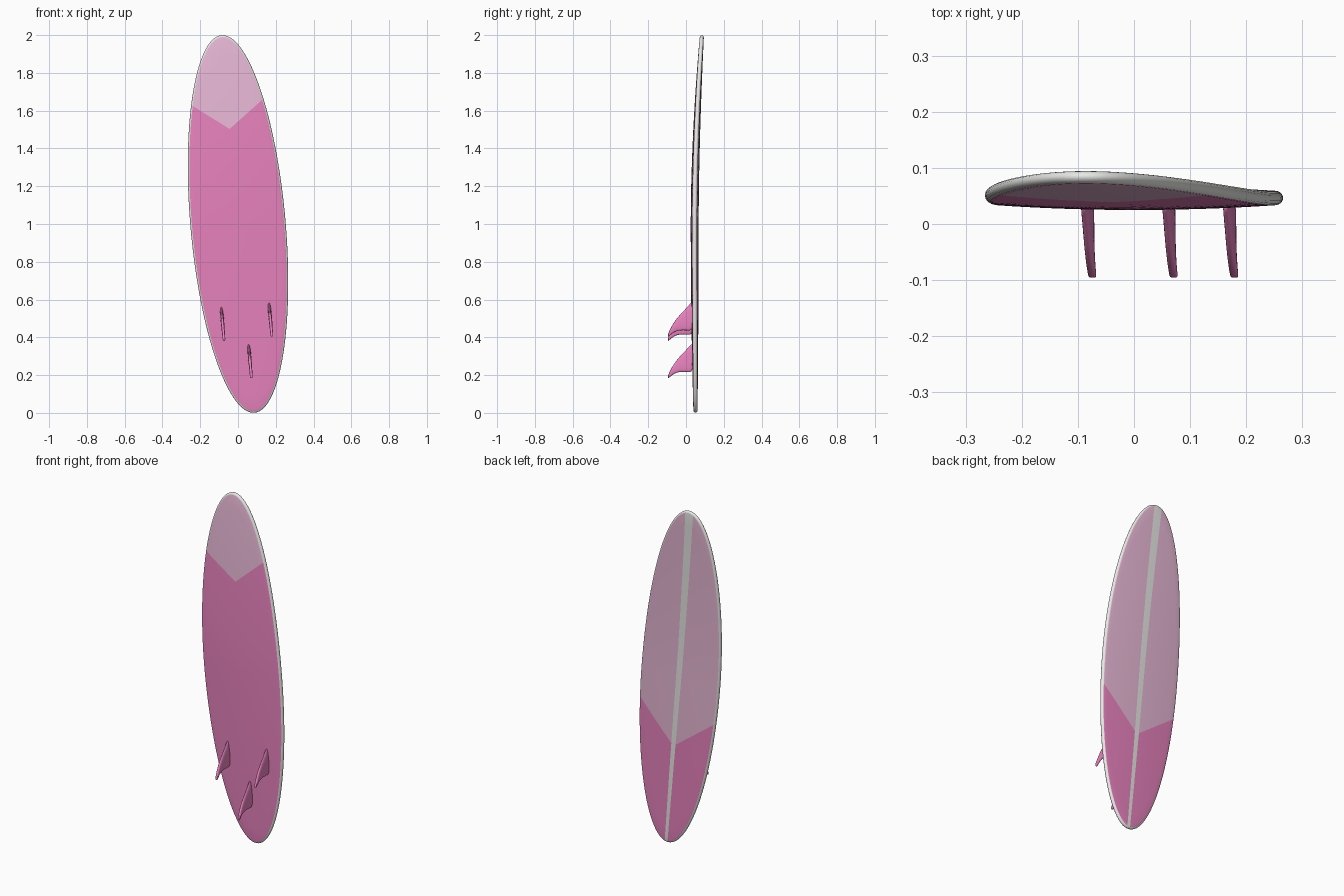
import bpy, bmesh, math
from mathutils import Vector

if "Cube" in bpy.data.objects:
    bpy.data.objects.remove(bpy.data.objects["Cube"])

TILT = math.radians(-5)
HALF_W, HALF_L = 0.252, 1.003
SEGS, RINGS, RAIL = 128, 14, 8


def material(name, rgb):
    m = bpy.data.materials.new(name)
    m.diffuse_color = (*rgb, 1)
    m.use_nodes = True
    m.node_tree.nodes["Principled BSDF"].inputs["Base Color"].default_value = m.diffuse_color
    return m


PINK = material("pink", (0.807, 0.225, 0.515))
PALE = material("pale_pink", (0.807, 0.479, 0.672))
WHITE = material("off_white", (0.80, 0.80, 0.78))


def make_object(name, bm, mats):
    bmesh.ops.recalc_face_normals(bm, faces=bm.faces)
    for f in bm.faces:
        f.smooth = True
    me = bpy.data.meshes.new(name)
    bm.to_mesh(me)
    bm.free()
    for m in mats:
        me.materials.append(m)
    ob = bpy.data.objects.new(name, me)
    bpy.context.collection.objects.link(ob)
    # the whole board leans sideways
    ob.rotation_euler = (0, TILT, 0)
    ob.location = (0, 0, 1)
    return ob


def rocker(v):
    return 0.046 + 0.038 * max(v, 0) ** 1.8 + 0.004 * max(-v, 0) ** 2


# Board: elliptical outline, domed faces, rounded rail
def board():
    bm = bmesh.new()
    inset = 0.014

    def profile(phi):
        """Points from front centre, round the rail, to back centre."""
        c, s = math.cos(phi), math.sin(phi)
        p = Vector((HALF_W * c, HALF_L * s))
        n = Vector((c / HALF_W, s / HALF_L)).normalized()
        q = p - n * inset
        pts = []
        half = 0.013 - 0.002 * s * s
        inner = []
        for i in range(1, RINGS):
            t = i / RINGS
            w = q * t
            r = 0.013 - 0.002 * (t * s) ** 2
            inner.append((w.x, w.y, r + 0.008 * (1 - t * t)))
        pts += [(u, rocker(v) - h, v) for u, v, h in inner]
        for j in range(RAIL + 1):
            a = -math.pi / 2 + math.pi * j / RAIL
            w = q + n * inset * math.cos(a)
            pts.append((w.x, rocker(w.y) + half * math.sin(a), w.y))
        pts += [(u, rocker(v) + h, v) for u, v, h in reversed(inner)]
        return pts

    cols = [[bm.verts.new(p) for p in profile(2 * math.pi * k / SEGS)]
            for k in range(SEGS)]
    front = bm.verts.new((0, rocker(0) - 0.021, 0))
    back = bm.verts.new((0, rocker(0) + 0.021, 0))
    first = RINGS - 1
    # temporary index: 0 front, 1 back, 2 rail
    for k in range(SEGS):
        a, b = cols[k], cols[(k + 1) % SEGS]
        bm.faces.new((front, a[0], b[0])).material_index = 0
        bm.faces.new((back, a[-1], b[-1])).material_index = 1
        for i in range(len(a) - 1):
            f = bm.faces.new((a[i], a[i + 1], b[i + 1], b[i]))
            if i <= first:
                f.material_index = 0
            elif i >= first + RAIL - 1:
                f.material_index = 1
            else:
                f.material_index = 2

    # cut the chevron edges and the centre stripe edges into the faces
    def front_edge(u):
        return 0.505 + 0.75 * abs(u)

    def back_edge(u):
        return -0.42 + 0.88 * abs(u)

    def stripe(v):
        return 0.009 + 0.008 * (v + 1)

    def cut(side, co, no):
        faces = [f for f in bm.faces if f.material_index == side]
        geom = set(faces)
        for f in faces:
            geom.update(f.verts)
            geom.update(f.edges)
        bmesh.ops.bisect_plane(bm, geom=list(geom), dist=1e-6,
                               plane_co=co, plane_no=no)

    for sgn in (1, -1):
        cut(0, (0, 0, front_edge(0)), (-0.75 * sgn, 0, 1))
        cut(1, (0, 0, back_edge(0)), (-0.88 * sgn, 0, 1))
        cut(1, (sgn * stripe(0), 0, 0), (sgn, 0, -0.008))

    # colours: 0 pink, 1 pale pink, 2 off-white
    for f in bm.faces:
        c = f.calc_center_median()
        if f.material_index == 0:
            f.material_index = 1 if c.z > front_edge(c.x) else 0
        elif f.material_index == 1:
            if abs(c.x) < stripe(c.z):
                f.material_index = 2
            else:
                f.material_index = 1 if c.z > back_edge(c.x) else 0
    return make_object("board", bm, (PINK, PALE, WHITE))


# Fin: lofted from root to a swept-back tip; rows are (y, trailing, leading)
FIN = [(0.040, 0.030, 0.205), (0.015, 0.030, 0.168), (-0.020, 0.033, 0.132),
       (-0.050, 0.030, 0.097), (-0.075, 0.015, 0.060), (-0.090, 0.002, 0.028),
       (-0.096, -0.002, 0.012)]


def fin(name, u, v):
    bm = bmesh.new()
    n = 12
    rows = []
    for i, (y, lo, hi) in enumerate(FIN):
        thick = 0.0095 - 0.0004 * i
        row = []
        for k in range(n):
            a = 2 * math.pi * k / n
            c, s = math.cos(a), math.sin(a)
            row.append(bm.verts.new((
                u + thick * math.copysign(abs(s) ** 0.6, s), y,
                v + (lo + hi) / 2 + (hi - lo) / 2 * c)))
        rows.append(row)
    for a, b in zip(rows, rows[1:]):
        for k in range(n):
            m = (k + 1) % n
            bm.faces.new((a[k], a[m], b[m], b[k]))
    bm.faces.new(rows[0])
    bm.faces.new(rows[-1])
    ob = make_object(name, bm, (PINK,))
    sub = ob.modifiers.new("smooth", 'SUBSURF')
    sub.levels = sub.render_levels = 2
    return ob


board()
fin("left_fin", -0.127, -0.61)
fin("right_fin", 0.127, -0.61)
fin("centre_fin", 0, -0.82)
